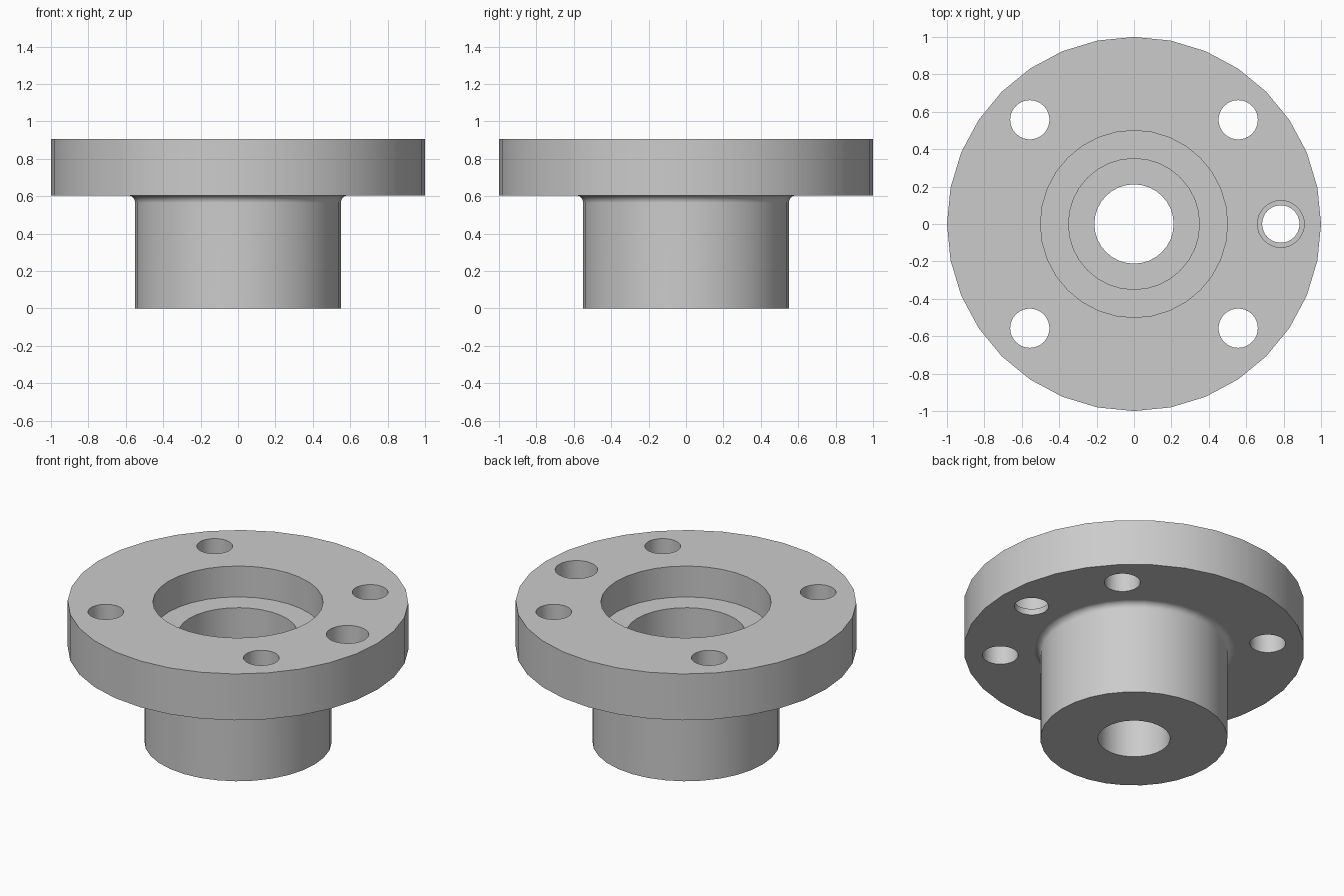
import bpy, bmesh
from math import pi, sin, cos, radians

SEGMENTS = 32

if "Cube" in bpy.data.objects:
    bpy.data.objects.remove(bpy.data.objects["Cube"], do_unlink=True)

# Plain grey metal
metal = bpy.data.materials.new("grey_metal")
metal.use_nodes = True
grey = (0.6, 0.6, 0.6, 1)
metal.diffuse_color = grey
metal.node_tree.nodes["Principled BSDF"].inputs["Base Color"].default_value = grey


def lathe(name, profile):
    """Turn a closed (radius, height) outline around the z axis."""
    bm = bmesh.new()
    rings = []
    for i in range(SEGMENTS):
        a = 2 * pi * i / SEGMENTS
        rings.append([bm.verts.new((r * cos(a), r * sin(a), z)) for r, z in profile])
    n = len(profile)
    for i, ring in enumerate(rings):
        after = rings[(i + 1) % SEGMENTS]
        for j in range(n):
            k = (j + 1) % n
            bm.faces.new((ring[j], after[j], after[k], ring[k]))
    bmesh.ops.recalc_face_normals(bm, faces=bm.faces)
    mesh = bpy.data.meshes.new(name)
    bm.to_mesh(mesh)
    bm.free()
    obj = bpy.data.objects.new(name, mesh)
    bpy.context.collection.objects.link(obj)
    obj.data.materials.append(metal)
    return obj


def drill(body, x, y, radius, bottom, top):
    """Cut a round vertical hole through the body."""
    bpy.ops.mesh.primitive_cylinder_add(
        vertices=SEGMENTS, radius=radius, depth=top - bottom,
        location=(x, y, (top + bottom) / 2))
    cutter = bpy.context.object
    cutter.name = "hole_cutter"
    cutter.hide_render = True
    cutter.data.materials.append(metal)
    mod = body.modifiers.new("hole", "BOOLEAN")
    mod.operation = "DIFFERENCE"
    mod.solver = "EXACT"
    mod.object = cutter
    bpy.context.view_layer.objects.active = body
    bpy.ops.object.modifier_apply(modifier=mod.name)
    bpy.data.objects.remove(cutter, do_unlink=True)


# Hub, filleted flange and stepped bore as one turned outline
hub, flange_bottom, flange_top, fillet = 0.55, 0.605, 0.905, 0.04
outline = [(0.212, 0), (hub, 0)]
for step in range(7):
    a = radians(15 * step)
    outline.append((hub + fillet * (1 - cos(a)),
                    flange_bottom - fillet * (1 - sin(a))))
outline += [(1, flange_bottom), (1, flange_top),
            (0.5, flange_top), (0.5, 0.705),
            (0.35, 0.705), (0.35, 0.35), (0.212, 0.35)]
flange = lathe("flanged_hub", outline)

# Four bolt holes
for sx in (-1, 1):
    for sy in (-1, 1):
        drill(flange, sx * 0.557, sy * 0.557, 0.105, 0.5, 1)

# Stepped hole with a thin lip at its lower end
drill(flange, 0.785, 0, 0.1, 0.5, 1)
drill(flange, 0.785, 0, 0.125, flange_bottom + 0.04, 1)

# Smooth round walls, crisp edges
bpy.ops.object.select_all(action="DESELECT")
flange.select_set(True)
bpy.context.view_layer.objects.active = flange
bpy.ops.object.shade_smooth_by_angle(angle=radians(30))
weighted = flange.modifiers.new("flat_ends", "WEIGHTED_NORMAL")
weighted.keep_sharp = True
